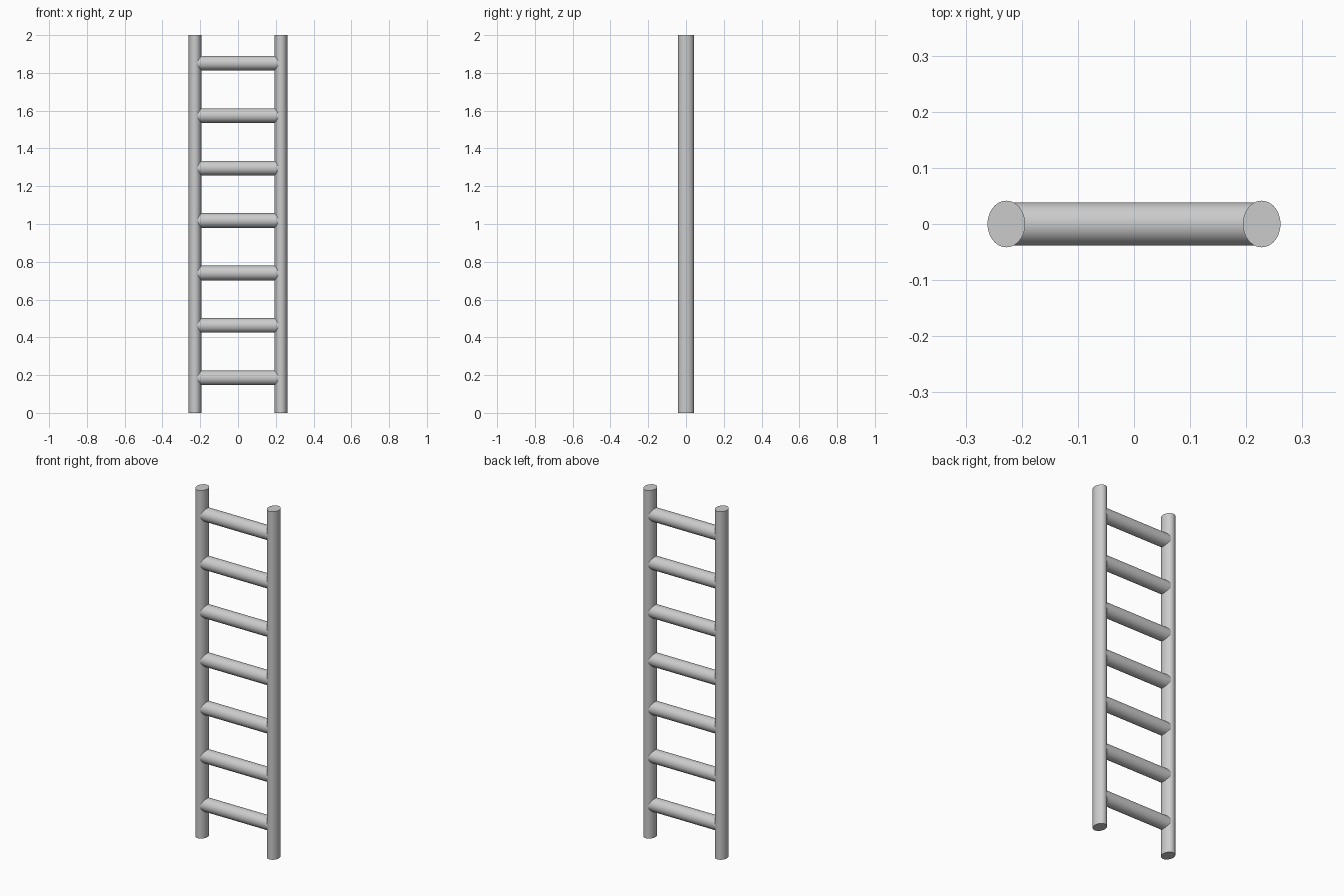
import bpy
from math import pi, radians

if "Cube" in bpy.data.objects:
    bpy.data.objects.remove(bpy.data.objects["Cube"])

RAIL_X, RAIL_RX, RAIL_RY = 0.2275, 0.0335, 0.0415
RUNG_R, RUNG_COUNT = 0.0385, 7
RUNG_BOTTOM, RUNG_TOP = 0.185, 1.852


def rod(name, radius, length, location, rotation=(0, 0, 0), scale=(1, 1, 1)):
    bpy.ops.mesh.primitive_cylinder_add(vertices=48, radius=radius, depth=length,
                                        location=location, rotation=rotation)
    ob = bpy.context.object
    ob.name = name
    ob.scale = scale
    bpy.ops.object.transform_apply(location=False, rotation=True, scale=True)
    bpy.ops.object.shade_smooth_by_angle(angle=radians(30))
    return ob


# Upright rails with an oval section
for side, sx in (("left", -1), ("right", 1)):
    rod(f"{side}_rail", 1, 2, (sx * RAIL_X, 0, 1), scale=(RAIL_RX, RAIL_RY, 1))

# Round rungs, ending inside the rails
step = (RUNG_TOP - RUNG_BOTTOM) / (RUNG_COUNT - 1)
for i in range(RUNG_COUNT):
    rod(f"rung_{i + 1}", RUNG_R, 2 * RAIL_X, (0, 0, RUNG_BOTTOM + i * step),
        rotation=(0, pi / 2, 0))
